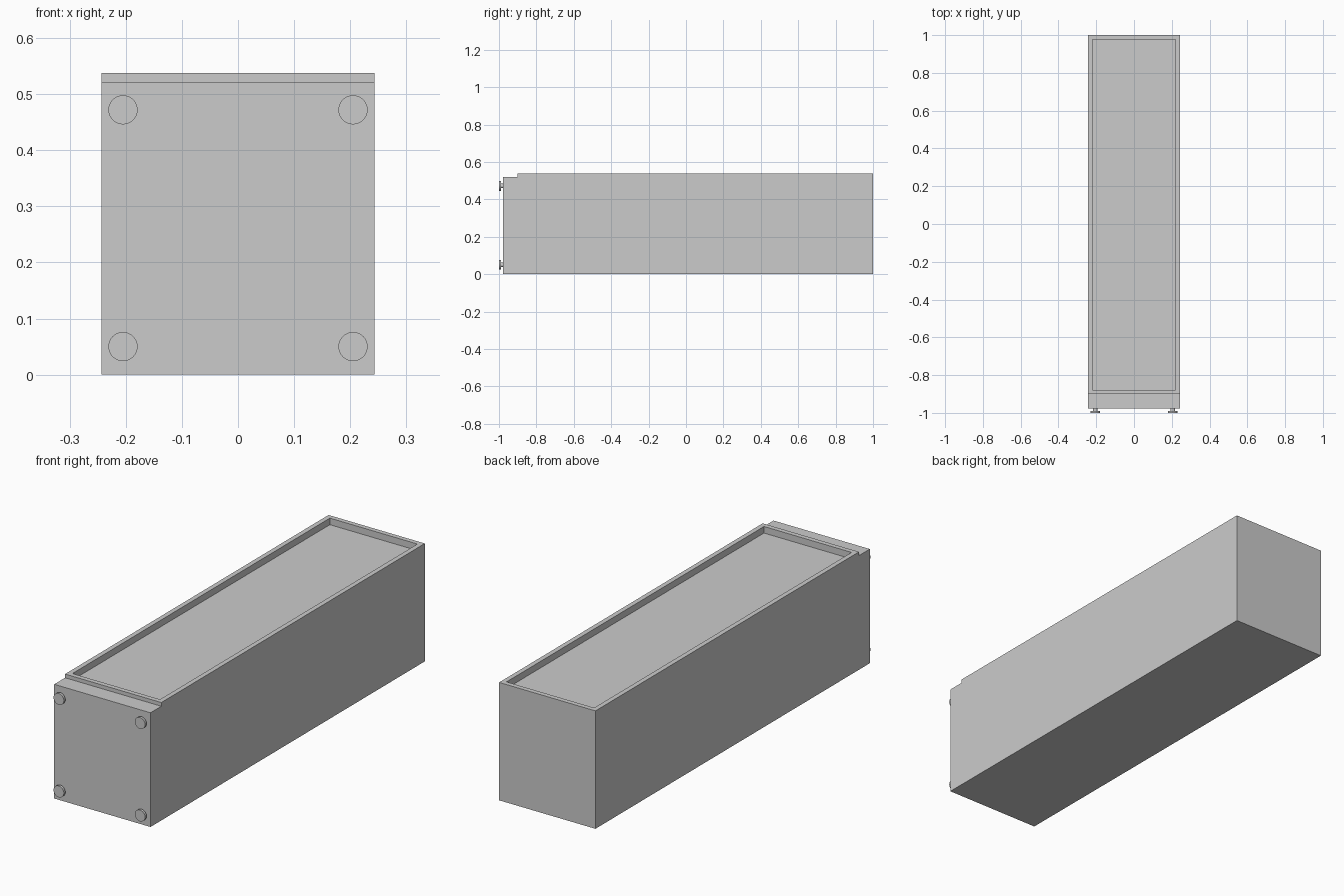
import bpy, bmesh, math
from mathutils import Matrix, Vector

if "Cube" in bpy.data.objects:
    bpy.data.objects.remove(bpy.data.objects["Cube"])

HALF_W, FRONT, STEP, BACK = 0.243, -0.978, -0.90, 1.0
STEP_Z, TOP_Z = 0.521, 0.538
RIM, RECESS = 0.022, 0.03


def finish(name, bm):
    bmesh.ops.recalc_face_normals(bm, faces=bm.faces)
    mesh = bpy.data.meshes.new(name)
    bm.to_mesh(mesh)
    bm.free()
    obj = bpy.data.objects.new(name, mesh)
    bpy.context.collection.objects.link(obj)
    return obj


# Cabinet body: stepped side profile extruded across the width
bm = bmesh.new()
profile = [(FRONT, 0), (BACK, 0), (BACK, TOP_Z), (STEP, TOP_Z), (STEP, STEP_Z), (FRONT, STEP_Z)]
side = bm.faces.new([bm.verts.new((-HALF_W, y, z)) for y, z in profile])
ext = bmesh.ops.extrude_face_region(bm, geom=[side])
bmesh.ops.translate(bm, vec=(2 * HALF_W, 0, 0),
                    verts=[g for g in ext["geom"] if isinstance(g, bmesh.types.BMVert)])
bmesh.ops.recalc_face_normals(bm, faces=bm.faces)

# Sunken top panel with a thin raised rim
top = max(bm.faces, key=lambda f: f.calc_center_median().z)
bmesh.ops.inset_region(bm, faces=[top], thickness=RIM, use_even_offset=True)
floor = bmesh.ops.extrude_face_region(bm, geom=[top])
bmesh.ops.translate(bm, vec=(0, 0, -RECESS),
                    verts=[g for g in floor["geom"] if isinstance(g, bmesh.types.BMVert)])
if top.is_valid:
    bmesh.ops.delete(bm, geom=[top], context='FACES_ONLY')
finish("cabinet_body", bm)


def add_disc(bm, x, z, radius, y0, y1):
    matrix = Matrix.Translation((x, (y0 + y1) / 2, z)) @ Matrix.Rotation(math.pi / 2, 4, 'X')
    bmesh.ops.create_cone(bm, cap_ends=True, segments=32, radius1=radius, radius2=radius,
                          depth=abs(y1 - y0), matrix=matrix)


# Four round feet on the front: narrow stem and wide pad
for x, side_name in ((-0.205, "left"), (0.205, "right")):
    for z, level in ((0.05, "lower"), (0.472, "upper")):
        bm = bmesh.new()
        add_disc(bm, x, z, 0.012, FRONT, -0.989)
        add_disc(bm, x, z, 0.026, -0.989, -1.0)
        foot = finish(f"foot_{level}_{side_name}", bm)
        bpy.ops.object.select_all(action='DESELECT')
        foot.select_set(True)
        bpy.context.view_layer.objects.active = foot
        bpy.ops.object.shade_smooth_by_angle(angle=math.radians(30))
